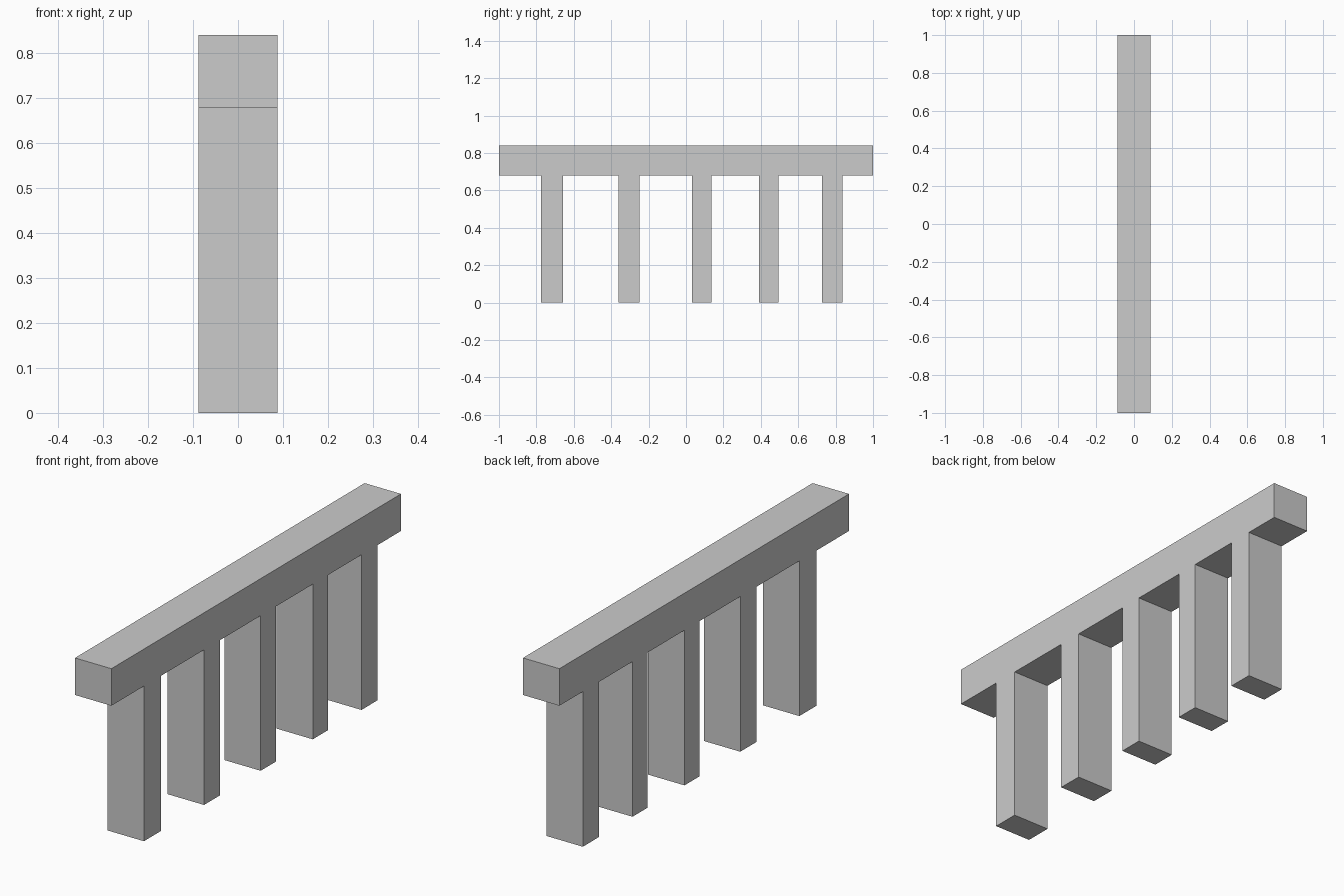
import bpy, bmesh

if "Cube" in bpy.data.objects:
    bpy.data.objects.remove(bpy.data.objects["Cube"])

HALF_W = 0.088           # half thickness along x
BEAM_Z, TOP_Z = 0.678, 0.84
LEGS = [(-0.775, -0.657), (-0.36, -0.249), (0.031, 0.136),
        (0.391, 0.495), (0.727, 0.838)]   # y extents of each post

# Comb-shaped side outline: beam on top, posts hanging down to the floor
outline = [(-1, TOP_Z), (-1, BEAM_Z)]
for y0, y1 in LEGS:
    outline += [(y0, BEAM_Z), (y0, 0), (y1, 0), (y1, BEAM_Z)]
outline += [(1, BEAM_Z), (1, TOP_Z)]

# Extrude the outline across the thickness so beam and posts are one solid
bm = bmesh.new()
face = bm.faces.new([bm.verts.new((-HALF_W, y, z)) for y, z in outline])
ext = bmesh.ops.extrude_face_region(bm, geom=[face], use_keep_orig=True)
moved = [g for g in ext["geom"] if isinstance(g, bmesh.types.BMVert)]
bmesh.ops.translate(bm, verts=moved, vec=(2 * HALF_W, 0, 0))
bmesh.ops.recalc_face_normals(bm, faces=bm.faces)

mesh = bpy.data.meshes.new("beam_with_posts")
bm.to_mesh(mesh)
bm.free()
obj = bpy.data.objects.new("beam_with_posts", mesh)
bpy.context.collection.objects.link(obj)
